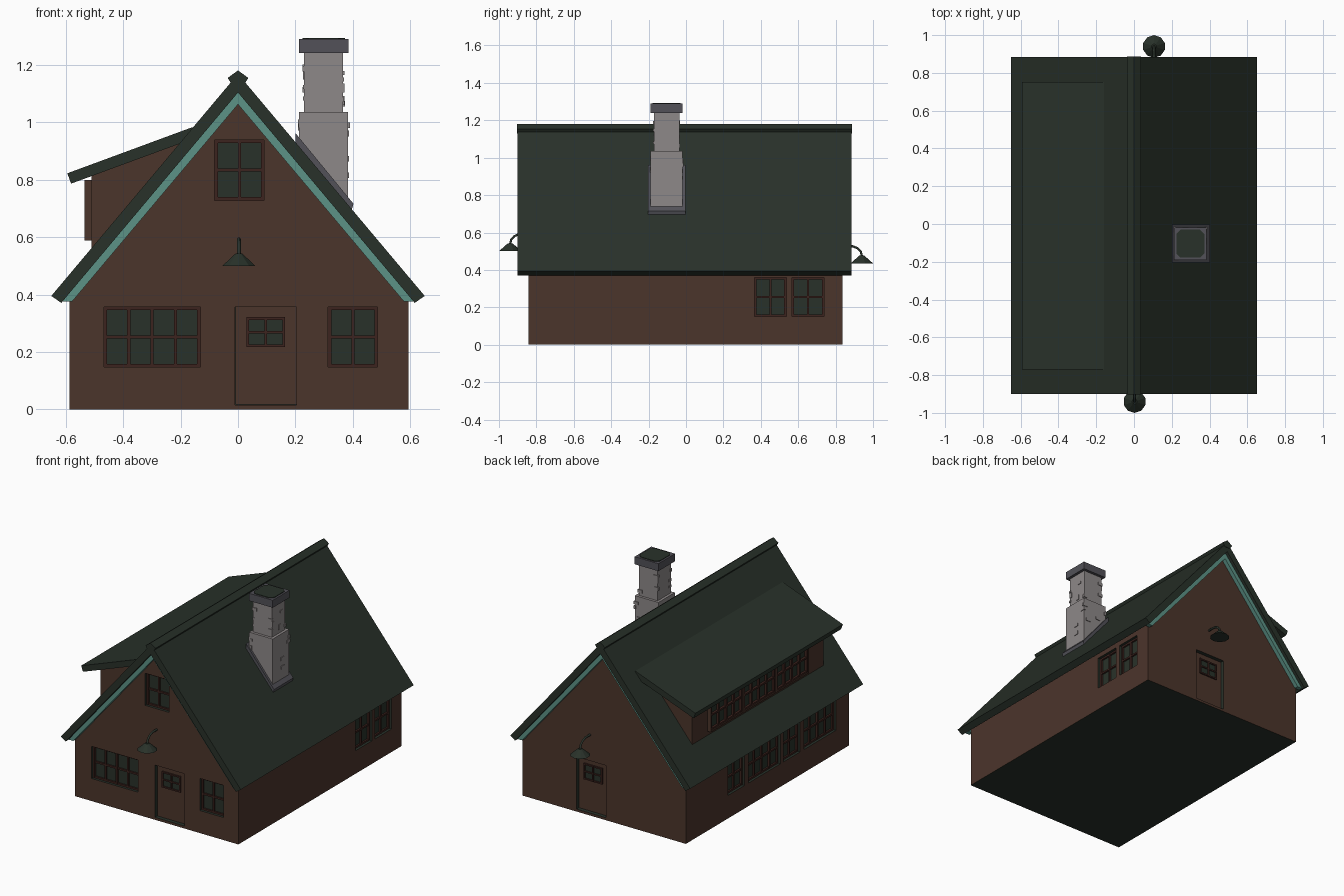
import bpy, bmesh, math, random
from mathutils import Vector

if "Cube" in bpy.data.objects:
    bpy.data.objects.remove(bpy.data.objects["Cube"])

random.seed(4)


def material(name, rgb):
    m = bpy.data.materials.new(name)
    m.diffuse_color = (*rgb, 1)
    m.use_nodes = True
    m.node_tree.nodes["Principled BSDF"].inputs["Base Color"].default_value = m.diffuse_color
    return m


BROWN = material("brown wall", (0.071, 0.035, 0.024))
GREEN = material("dark green", (0.0215, 0.031, 0.0225))
FRAME = material("dark red brown", (0.046, 0.017, 0.013))
TEAL = material("teal trim", (0.107, 0.290, 0.240))
STONE = material("light grey stone", (0.270, 0.248, 0.248))
SLATE = material("dark grey stone", (0.085, 0.083, 0.098))


def finish(bm, name, mats):
    bmesh.ops.recalc_face_normals(bm, faces=bm.faces[:])
    me = bpy.data.meshes.new(name)
    bm.to_mesh(me)
    bm.free()
    for m in mats:
        me.materials.append(m)
    ob = bpy.data.objects.new(name, me)
    bpy.context.collection.objects.link(ob)
    return ob


def prism_bm(pts, a, b, axis="y"):
    """Extrude a profile: (x, z) points along y, or (x, y) points along z."""
    bm = bmesh.new()
    vec = (lambda p, t: (p[0], t, p[1])) if axis == "y" else (lambda p, t: (p[0], p[1], t))
    face = bm.faces.new([bm.verts.new(vec(p, a)) for p in pts])
    ext = bmesh.ops.extrude_face_region(bm, geom=[face])["geom"]
    move = Vector((0, b - a, 0) if axis == "y" else (0, 0, b - a))
    bmesh.ops.translate(bm, verts=[v for v in ext if isinstance(v, bmesh.types.BMVert)], vec=move)
    bmesh.ops.recalc_face_normals(bm, faces=bm.faces[:])
    return bm


def prism(name, pts, a, b, mats, axis="y"):
    return finish(prism_bm(pts, a, b, axis), name, mats)


def boxes(name, items, mats, place=lambda u, n, z: (u, n, z)):
    """Boxes (u0,u1,n0,n1,z0,z1,material index), mapped onto a wall by place."""
    bm = bmesh.new()
    for u0, u1, n0, n1, z0, z1, mi in items:
        made = bmesh.ops.create_cube(bm, size=1)["verts"]
        for v in made:
            v.co = place(u1 if v.co.x > 0 else u0, n1 if v.co.y > 0 else n0, z1 if v.co.z > 0 else z0)
        for f in {f for v in made for f in v.link_faces}:
            f.material_index = mi
    return finish(bm, name, mats)


def mirrored(right):
    """Closed chevron from right-hand points, first and last on x = 0."""
    return right + [(-x, z) for x, z in reversed(right[1:-1])]


# Wall planes: u along the wall, n outward, z up
X0, X1, Y0, Y1 = -0.586, 0.593, -0.843, 0.838
FRONT = lambda u, n, z: (u, Y0 - n, z)
BACK = lambda u, n, z: (u, Y1 + n, z)
RIGHT = lambda u, n, z: (X1 + n, u, z)
LEFT = lambda u, n, z: (X0 - n, u, z)
DORMER = lambda u, n, z: (-0.51 - n, u, z)
DEPTH = 0.03


def window(name, place, u, z0, cols, w, h, back=-DEPTH, thick=0.014, bar=0.011, casing=False):
    """Glass plate with a frame and glazing bars; optional proud casing."""
    u0, u1, z1 = u - w / 2, u + w / 2, z0 + h
    items = []
    if casing:
        c = 0.008
        items += [(u0, u0 + c, -0.01, 0.025, z0, z1, 2), (u1 - c, u1, -0.01, 0.025, z0, z1, 2),
                  (u0, u1, -0.01, 0.025, z0, z0 + c, 2), (u0, u1, -0.01, 0.025, z1 - c, z1, 2)]
        u0, u1, z0, z1 = u0 + c, u1 - c, z0 + c, z1 - c
    items.append((u0 + 0.002, u1 - 0.002, back - 0.002, back + 0.002, z0 + 0.002, z1 - 0.002, 0))
    front = back + thick
    for i in range(cols + 1):
        a = u0 + (u1 - u0 - bar) * i / cols
        items.append((a, a + bar, back, front, z0, z1, 1))
    for j in range(3):
        b = z0 + (z1 - z0 - bar) * j / 2
        items.append((u0, u1, back, front - 0.001, b, b + bar, 1))
    boxes(name, items, [GREEN, FRAME, BROWN], place)


def recess(bm, place, u0, u1, z0, z1):
    """Cut a rectangle into one wall and push it inwards."""
    o, out = Vector(place(0, 0, 0)), Vector(place(0, 1, 0)) - Vector(place(0, 0, 0))
    along = Vector(place(1, 0, 0)) - o

    def wall():
        return [f for f in bm.faces if f.normal.dot(out) > 0.99
                and abs((f.calc_center_median() - o).dot(out)) < 1e-4]
    for co, no in ((place(u0, 0, 0), along), (place(u1, 0, 0), along),
                   (place(0, 0, z0), Vector((0, 0, 1))), (place(0, 0, z1), Vector((0, 0, 1)))):
        fs = wall()
        geom = list({e for f in fs for e in f.edges}) + list({v for f in fs for v in f.verts}) + fs
        bmesh.ops.bisect_plane(bm, geom=geom, plane_co=co, plane_no=no, dist=1e-5)
    hole = []
    for f in wall():
        c = f.calc_center_median()
        if u0 < (c - o).dot(along) < u1 and z0 < c.z < z1:
            hole.append(f)
    ext = bmesh.ops.extrude_face_region(bm, geom=hole)["geom"]
    vs = [g for g in ext if isinstance(g, bmesh.types.BMVert)]
    bmesh.ops.delete(bm, geom=[f for f in hole if f.is_valid], context="FACES_ONLY")
    bmesh.ops.translate(bm, verts=vs, vec=out * -DEPTH)
    for f in {f for v in vs for f in v.link_faces}:
        f.material_index = 1
    bm.normal_update()


# House body, with openings recessed for windows and doors
openings = [("front_left_window", FRONT, -0.299, 0.147, 4, 0.336),
            ("front_right_window", FRONT, 0.4, 0.147, 2, 0.172),
            ("front_gable_window", FRONT, 0.005, 0.728, 2, 0.172),
            ("right_window_1", RIGHT, 0.451, 0.15, 2, 0.17),
            ("right_window_2", RIGHT, 0.652, 0.15, 2, 0.17),
            ("left_window_1", LEFT, 0.318, 0.15, 2, 0.17),
            ("left_window_2", LEFT, 0.028, 0.15, 4, 0.33),
            ("left_window_3", LEFT, -0.256, 0.15, 2, 0.17),
            ("left_window_4", LEFT, -0.546, 0.15, 4, 0.33)]
H = 0.21
DOOR = (-0.01, 0.204, 0.016, 0.357)
walls = prism_bm([(X0, 0), (X1, 0), (X1, 0.395), (0, 1.098), (X0, 0.395)], Y0, Y1)
for f in walls.faces:
    if f.normal.z < -0.9:      # dark underside
        f.material_index = 1
for _, p, u, z, _, w in openings:
    recess(walls, p, u - w / 2, u + w / 2, z, z + H)
for p in (FRONT, BACK):
    recess(walls, p, *DOOR)
finish(walls, "house_walls", [BROWN, GREEN])

for name, p, u, z, cols, w in openings:
    window(name, p, u, z, cols, w, H)

# Doors with a small four-pane light
for side, p in (("front", FRONT), ("back", BACK)):
    u0, u1, z0, z1 = DOOR
    boxes(side + "_door", [(u0 + 0.0005, u1 - 0.0005, -0.034, -0.024, z0 + 0.0005, z1 - 0.0005, 0)], [BROWN], p)
    window(side + "_door_window", p, 0.097, 0.217, 2, 0.134, 0.104, back=-0.023, thick=0.01, bar=0.009)

# Main roof, ridge cap and gable trim
prism("main_roof", mirrored([(0, 1.168), (0.65, 0.395), (0.615, 0.371), (0, 1.103)]), -0.9, 0.885, [GREEN])
prism("ridge_cap", mirrored([(0, 1.18), (0.036, 1.154), (0.02, 1.13), (0, 1.13)]), -0.903, 0.888, [GREEN])
barge = mirrored([(0, 1.104), (0.612, 0.375), (0.578, 0.375), (0, 1.062)])
prism("front_gable_trim", barge, -0.875, Y0, [TEAL])
prism("back_gable_trim", barge, Y1, 0.865, [TEAL])

# Shed dormer on the left slope
prism("dormer_walls", [(-0.51, 0.52), (-0.51, 0.825), (-0.2, 0.94), (-0.2, 0.88)], -0.69, 0.665, [BROWN])
prism("dormer_roof", [(-0.16, 0.982), (-0.594, 0.822), (-0.581, 0.786), (-0.14, 0.948)], -0.77, 0.752, [GREEN])
for i in range(3):
    window(f"dormer_window_{i + 1}", DORMER, (i - 1) * 0.338, 0.588, 4, 0.338, H,
           back=0.003, thick=0.018, casing=True)

# Chimney: stepped shaft, cap, flue plate, flashing
CX, CY = 0.298, -0.104
shaft = [(0.085, 0.66, 1.035), (0.068, 1.03, 1.245)]
boxes("chimney_shaft", [(CX - r, CX + r, CY - r, CY + r, a, b, 0) for r, a, b in shaft], [STONE])
boxes("chimney_cap", [(CX - 0.086, CX + 0.086, CY - 0.086, CY + 0.086, 1.24, 1.289, 0)], [SLATE])
r, c = 0.074, 0.052
prism("chimney_flue", [(CX + sx * a, CY + sy * b) for sx, sy, a, b in
                       [(1, 1, r, c), (1, 1, c, r), (-1, 1, c, r), (-1, 1, r, c),
                        (-1, -1, r, c), (-1, -1, c, r), (1, -1, c, r), (1, -1, r, c)]],
      1.28, 1.293, [GREEN], axis="z")
prism("chimney_flashing", [(0.2, 0.90), (0.2, 0.962), (0.402, 0.716), (0.392, 0.68)], -0.203, -0.003, [SLATE])

# Raised bricks scattered over the chimney faces and corners
bricks = []
for r, a, b in shaft:
    for side in range(4):
        low = a if a > 1 else (0.95, 0.86, 0.77, 0.86)[side]
        for k in range(3):
            z = low + 0.03 + (b - low - 0.06) * (k + random.random() * 0.7) / 3
            t = random.choice([-r + 0.01, r - 0.01, random.uniform(-r, r) * 0.7])
            w, h = random.choice([(0.013, 0.007), (0.016, 0.01), (0.01, 0.016)])
            s = -1 if side in (0, 1) else 1
            lo, hi = sorted((s * (r - 0.01), s * (r + 0.004)))
            if side % 2 == 0:   # x faces
                bricks.append((CX + lo, CX + hi, CY + t - w, CY + t + w, z - h, z + h, 0))
            else:               # y faces
                bricks.append((CX + t - w, CX + t + w, CY + lo, CY + hi, z - h, z + h, 0))
boxes("chimney_bricks", bricks, [STONE])


# Gooseneck lamps over both doors
def lamp(name, x, z, s):
    bm = bmesh.new()
    bmesh.ops.create_cone(bm, cap_ends=True, segments=10, radius1=0.06, radius2=0.013, depth=0.042)
    bmesh.ops.translate(bm, verts=bm.verts[:], vec=(x, s * 0.94, z + 0.021))
    finish(bm, name + "_shade", [GREEN])
    cu = bpy.data.curves.new(name + "_arm", "CURVE")
    cu.dimensions, cu.bevel_depth, cu.bevel_resolution, cu.use_fill_caps = "3D", 0.007, 1, True
    path = [(0.94, 0.038), (0.935, 0.062), (0.917, 0.081), (0.89, 0.092), (0.825, 0.093)]
    sp = cu.splines.new("POLY")
    sp.points.add(len(path) - 1)
    for pt, (y, dz) in zip(sp.points, path):
        pt.co = (x, s * y, z + dz, 1)
    cu.materials.append(GREEN)
    bpy.context.collection.objects.link(bpy.data.objects.new(name + "_arm", cu))


lamp("front_lamp", 0.003, 0.5, -1)
lamp("back_lamp", 0.106, 0.435, 1)
